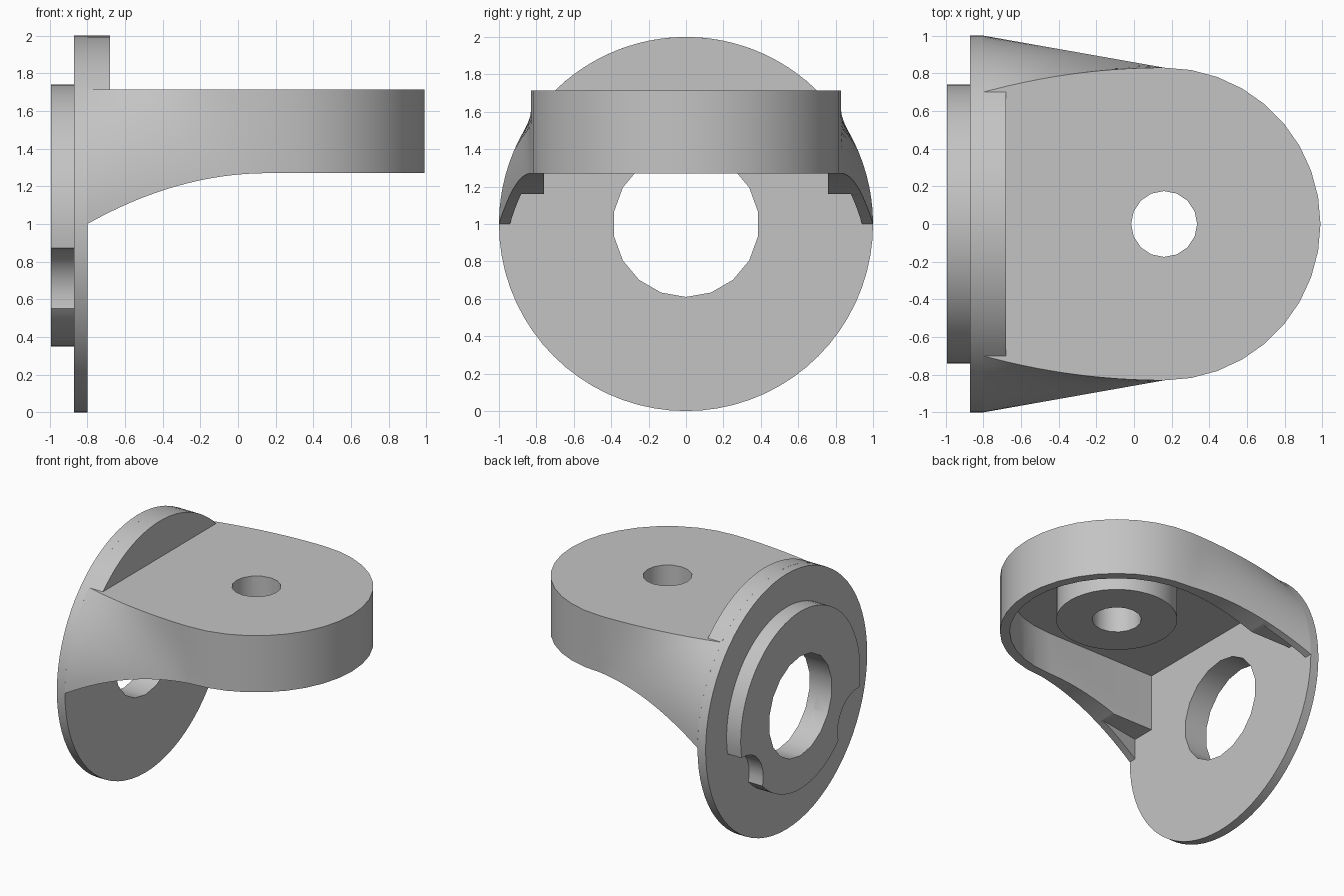
import bpy, bmesh
from math import sin, cos, asin, radians, pi

if "Cube" in bpy.data.objects:
    bpy.data.objects.remove(bpy.data.objects["Cube"])

grey = bpy.data.materials.new("plain grey")
grey.use_nodes = True
grey.diffuse_color = (0.55, 0.55, 0.55, 1)
grey.node_tree.nodes["Principled BSDF"].inputs["Base Color"].default_value = (0.55, 0.55, 0.55, 1)

FACE = -0.80      # inner face of the flange
BACK = -0.87      # outer face of the flange
NOSE_X, NOSE_R = 0.16, 0.83
TOP, RIM = 1.714, 1.27


def finish(name, bm):
    bmesh.ops.remove_doubles(bm, verts=bm.verts, dist=1e-5)
    bmesh.ops.recalc_face_normals(bm, faces=bm.faces)
    mesh = bpy.data.meshes.new(name)
    bm.to_mesh(mesh)
    bm.free()
    mesh.materials.append(grey)
    obj = bpy.data.objects.new(name, mesh)
    bpy.context.collection.objects.link(obj)
    return obj


def arc(cx, cy, r, start, end, n):
    angles = [radians(start + (end - start) * i / n) for i in range(n + 1)]
    return [(cx + r * cos(a), cy + r * sin(a)) for a in angles]


def circle(cx, cy, r, n):
    return arc(cx, cy, r, -90, 270, n)[:-1]


def prism(name, outline, axis, low, high):
    """Extrude an outline along x (outline in y, z) or along z (outline in x, y)."""
    bm = bmesh.new()
    place = (lambda p, d: (d, p[0], p[1])) if axis == "x" else (lambda p, d: (p[0], p[1], d))
    a = [bm.verts.new(place(p, low)) for p in outline]
    b = [bm.verts.new(place(p, high)) for p in outline]
    bm.faces.new(a)
    bm.faces.new(b)
    for i in range(len(a)):
        j = (i + 1) % len(a)
        bm.faces.new((a[i], a[j], b[j], b[i]))
    return finish(name, bm)


def cut(obj, cutter):
    bpy.context.view_layer.objects.active = obj
    mod = obj.modifiers.new("cut", "BOOLEAN")
    mod.operation = "DIFFERENCE"
    mod.solver = "EXACT"
    mod.object = cutter
    bpy.ops.object.modifier_apply(modifier=mod.name)


# Round flange plate
flange = prism("flange", circle(0, 1, 1, 72), "x", BACK, FACE)

# Raised locating boss on the back, with a scallop on each side
half = arc(0, 1, 0.65, -90, -44, 10) + arc(0.71, 0.62, 0.25, 196, 85, 8) + arc(0, 1, 0.74, -10, 90, 20)
mirrored = [(-y, z) for y, z in reversed(half[1:-1])]
locating_boss = prism("locating_boss", half + mirrored, "x", -0.992, BACK)

# Thick flange segment standing above the arm
lift = asin(TOP - 1) * 180 / pi
flange_pad = prism("flange_pad", arc(0, 1, 1, lift, 180 - lift, 24), "x", FACE, -0.68)


# Arm: lofted from the flange rim to a round nose
def column(s, levels=12):
    """Side wall points at distance s from the nose (0) to the flange (1)."""
    points = []
    for k in range(levels + 1):
        u = k / levels
        a = asin(TOP - 1) * u
        end_z = RIM + (TOP - RIM) * u
        y = NOSE_R + (cos(a) - NOSE_R) * s ** (1 + u)
        z = end_z + (1 + sin(a) - end_z) * s * s
        points.append((NOSE_X + (FACE - NOSE_X) * s, y, z))
    return points


STEPS = 16
side = [column(1 - i / STEPS) for i in range(STEPS + 1)]
nose = [[(x, y, z) for _, _, z in side[-1]] for x, y in arc(NOSE_X, 0, NOSE_R, 90, -90, 18)[1:-1]]
other_side = [[(x, -y, z) for x, y, z in col] for col in reversed(side)]

bm = bmesh.new()
cols = [[bm.verts.new(p) for p in col] for col in side + nose + other_side]
for c, d in zip(cols, cols[1:]):
    for k in range(len(c) - 1):
        bm.faces.new((c[k], d[k], d[k + 1], c[k + 1]))
for i in range(len(cols) // 2):
    j = len(cols) - 1 - i
    for k in (0, -1):
        ring = [cols[i][k], cols[i + 1][k], cols[j - 1][k], cols[j][k]]
        ring = list(dict.fromkeys(ring))
        if len(ring) > 2:
            bm.faces.new(ring)
bm.faces.new(cols[0] + cols[-1][::-1])
arm = finish("arm", bm)

# Hub under the arm around the pivot hole
pivot_hub = prism("pivot_hub", circle(NOSE_X, 0, 0.43, 40), "z", 1.37, 1.62)

# Cutters: underside pocket, side relief and the two bores
pocket = prism("pocket_cutter",
               [(FACE - 0.02, 0.76)] + arc(NOSE_X, 0, 0.76, 90, -90, 18) + [(FACE - 0.02, -0.76)],
               "z", 0.8, 1.60)
relief = prism("relief_cutter",
               [(FACE - 0.02, 0.945), (-0.36, 0.865), (-0.36, -0.865), (FACE - 0.02, -0.945)],
               "z", 0.8, 1.16)
main_bore = prism("main_bore_cutter", circle(0, 1, 0.39, 18), "x", -1.2, -0.5)
pivot_bore = prism("pivot_bore_cutter", circle(NOSE_X, 0, 0.175, 16), "z", 1.1, 1.9)

for obj, cutter in ((flange, main_bore), (locating_boss, main_bore), (arm, pocket),
                    (arm, relief), (arm, pivot_bore), (pivot_hub, pivot_bore)):
    cut(obj, cutter)
for cutter in (pocket, relief, main_bore, pivot_bore):
    bpy.data.objects.remove(cutter)

# Smooth curved walls, keep edges crisp
bpy.ops.object.select_all(action="DESELECT")
for obj in (flange, locating_boss, flange_pad, arm, pivot_hub):
    obj.select_set(True)
bpy.context.view_layer.objects.active = arm
bpy.ops.object.shade_smooth_by_angle(angle=radians(30))
